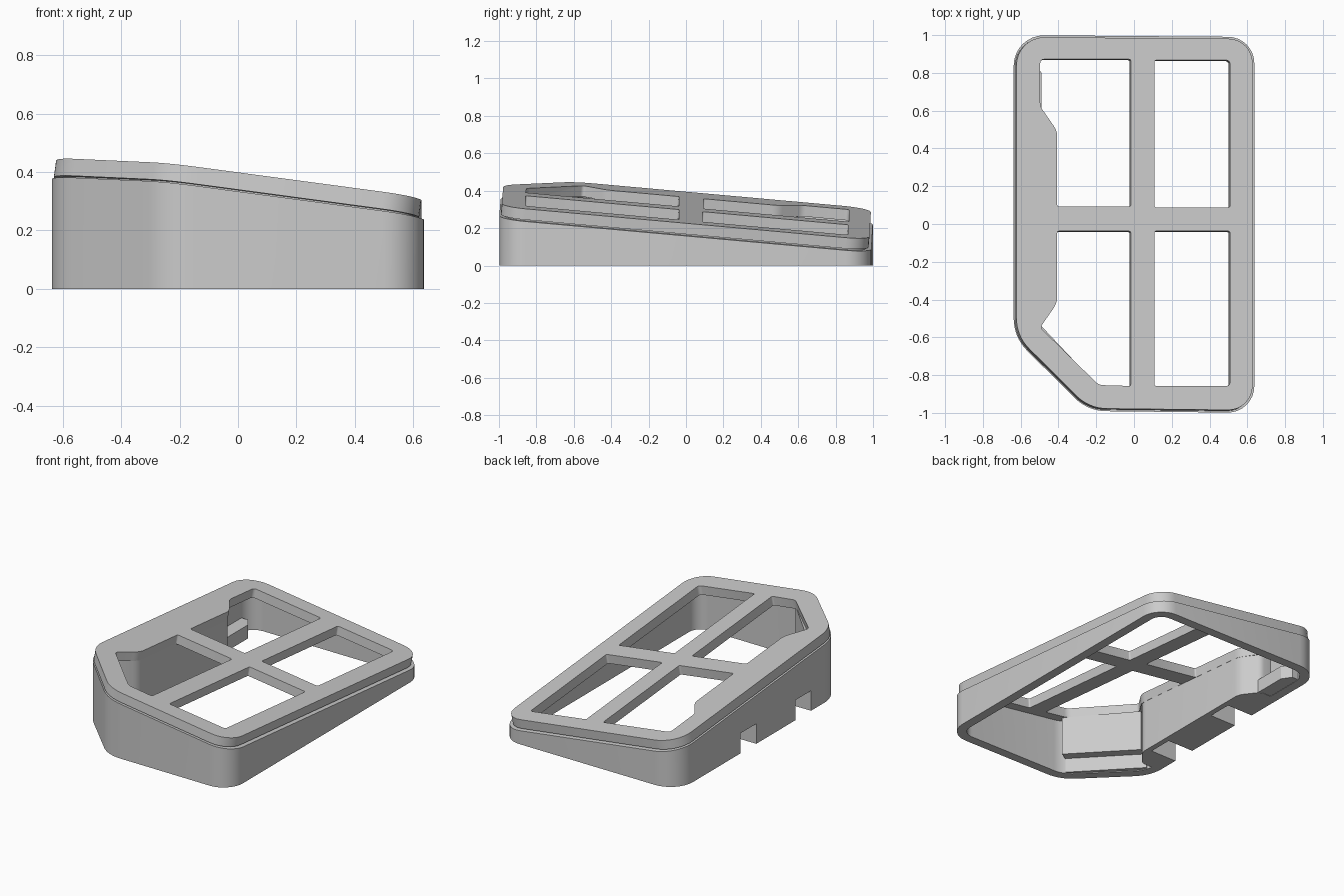
import bpy, bmesh, math
from mathutils import Vector

cube = bpy.data.objects.get("Cube")
if cube:
    bpy.data.objects.remove(cube, do_unlink=True)

grey = bpy.data.materials.new("plain grey")
grey.use_nodes = True
colour = (0.6, 0.6, 0.6, 1)
grey.diffuse_color = colour
grey.node_tree.nodes["Principled BSDF"].inputs["Base Color"].default_value = colour

SLOPE_X, SLOPE_Y, CENTRE = -0.135, -0.09, 0.31


def slope(drop):
    """Height of the tilted deck, lowered by drop."""
    return lambda x, y: CENTRE + SLOPE_X * x + SLOPE_Y * y - drop


def level(z):
    return lambda x, y: z


def rounded(points, radii, inset=0, steps=8):
    """Counter-clockwise polygon, inset and with rounded corners."""
    pts, out = [Vector(p) for p in points], []
    n = len(pts)
    for i, p in enumerate(pts):
        a = (p - pts[i - 1]).normalized()
        b = (pts[(i + 1) % n] - p).normalized()
        na, nb = Vector((-a.y, a.x)), Vector((-b.y, b.x))
        mitre = (na + nb) / (1 + na.dot(nb))
        corner = p + mitre * inset
        convex = a.x * b.y - a.y * b.x > 0
        r = radii[i] if isinstance(radii, (list, tuple)) else radii
        r = max(r - inset, 0.01) if convex else r + inset
        side = 1 if convex else -1
        centre = corner + mitre * r * side
        start = -na * side
        turn = math.atan2(a.x * b.y - a.y * b.x, a.dot(b))
        for k in range(steps + 1):
            t = turn * k / steps
            c, s = math.cos(t), math.sin(t)
            d = Vector((start.x * c - start.y * s, start.x * s + start.y * c))
            out.append(centre + d * r)
    return out


def loop(bm, outline, height, lean=0):
    return [bm.verts.new((p.x + SLOPE_X * lean, p.y + SLOPE_Y * lean, height(p.x, p.y)))
            for p in outline]


def bridge(bm, low, high):
    for i in range(len(low)):
        j = (i + 1) % len(low)
        bm.faces.new((low[i], low[j], high[j], high[i]))


def finish(bm, name):
    bmesh.ops.recalc_face_normals(bm, faces=bm.faces)
    mesh = bpy.data.meshes.new(name)
    bm.to_mesh(mesh)
    bm.free()
    obj = bpy.data.objects.new(name, mesh)
    bpy.context.collection.objects.link(obj)
    mesh.materials.append(grey)
    return obj


def prism(name, outline, bottom, top, lean=(0, 0)):
    bm = bmesh.new()
    low, high = loop(bm, outline, bottom, lean[0]), loop(bm, outline, top, lean[1])
    bridge(bm, low, high)
    bm.faces.new(low)
    bm.faces.new(high)
    return finish(bm, name)


def tube(name, outer, inner, bottom, top):
    bm = bmesh.new()
    rings = [loop(bm, o, h) for o, h in
             ((outer, bottom), (outer, top), (inner, top), (inner, bottom))]
    for i in range(4):
        bridge(bm, rings[i], rings[(i + 1) % 4])
    return finish(bm, name)


def cut(obj, cutters):
    for c in cutters:
        c.hide_render = True
        mod = obj.modifiers.new("cut", "BOOLEAN")
        mod.operation, mod.solver, mod.object = "DIFFERENCE", "EXACT", c
    bpy.context.view_layer.update()
    graph = bpy.context.evaluated_depsgraph_get()
    mesh = bpy.data.meshes.new_from_object(obj.evaluated_get(graph))
    obj.modifiers.clear()
    obj.data = mesh
    for c in cutters:
        bpy.data.objects.remove(c, do_unlink=True)


def box(x0, x1, y0, y1):
    return [Vector(p) for p in ((x0, y0), (x1, y0), (x1, y1), (x0, y1))]


# Overall footprint with one clipped corner
FOOT = [(-0.637, 1), (-0.637, -0.6), (-0.245, -0.99), (0.637, -1), (0.637, 0.99)]
RADII = [0.16, 0.24, 0.24, 0.14, 0.14]


def footprint(inset):
    return rounded(FOOT, RADII, inset)


# Wedge-shaped base wall and the recessed neck above it
base = tube("base_wall", footprint(0), footprint(0.06), level(0), slope(0.066))
neck = tube("neck_ring", footprint(0.03), footprint(0.06), slope(0.075), slope(0.05))

# Tilted deck with four windows
deck = prism("window_deck", footprint(0.012), slope(0.058), slope(0), (0.04, -0.02))
left_back = [(-0.5, 0.87), (-0.5, 0.62), (-0.41, 0.49), (-0.41, 0.09), (-0.02, 0.09), (-0.02, 0.87)]
left_front = [(-0.41, -0.04), (-0.41, -0.42), (-0.5, -0.55), (-0.19, -0.855), (-0.02, -0.86), (-0.02, -0.04)]
right_back = [(0.105, 0.865), (0.105, 0.085), (0.505, 0.085), (0.505, 0.865)]
right_front = [(0.105, -0.04), (0.105, -0.86), (0.505, -0.86), (0.505, -0.04)]
windows = [
    (left_back, [0.02, 0.06, 0.1, 0.01, 0.01, 0.01]),
    (left_front, [0.01, 0.12, 0.02, 0.06, 0.01, 0.01]),
    (right_back, [0.01, 0.01, 0.01, 0.02]),
    (right_front, [0.01, 0.01, 0.02, 0.01]),
]
cut(deck, [prism("window_cutter", rounded(p, r, 0, 5), slope(0.2), slope(-0.1), (0.16, -0.12))
           for p, r in windows])

# Thick housing along the left-hand wall
shape = [(-0.6, 0.6), (-0.6, -0.52), (-0.5, -0.52), (-0.415, -0.42), (-0.415, 0.49), (-0.5, 0.6)]
housing = prism("side_housing", rounded(shape, [0.01, 0.01, 0.05, 0.1, 0.1, 0.05], 0, 5),
                level(0), slope(0.056))


# Two cable notches through the wall and into the housing
def notches(depth):
    return [prism("notch_cutter", box(-0.7, depth, y, y + 0.16), level(-0.1), level(0.13))
            for y in (-0.37, 0.19)]


cut(base, notches(-0.45))
cut(housing, notches(-0.45))

# Corner supports inside the wall
clip_pad = [Vector(p) for p in ((-0.58, -0.58), (-0.25, -0.93), (-0.17, -0.88), (-0.5, -0.53))]
prism("clipped_corner_pad", clip_pad, level(0.1), slope(0.057))
clip_foot = [Vector(p) for p in ((-0.6, -0.58), (-0.25, -0.94), (-0.22, -0.91), (-0.56, -0.55))]
prism("clipped_corner_foot", clip_foot, level(0.005), level(0.1))
back_foot = [Vector(p) for p in ((-0.6, 0.58), (-0.49, 0.58), (-0.49, 0.8), (-0.53, 0.86), (-0.6, 0.86))]
prism("back_corner_foot", back_foot, level(0.002), level(0.09))

# Smooth the rounded corners, keep real edges sharp
bpy.ops.object.select_all(action="DESELECT")
for obj in bpy.context.collection.objects:
    if obj.type == "MESH":
        obj.select_set(True)
        bpy.context.view_layer.objects.active = obj
bpy.ops.object.shade_smooth_by_angle(angle=math.radians(30))
